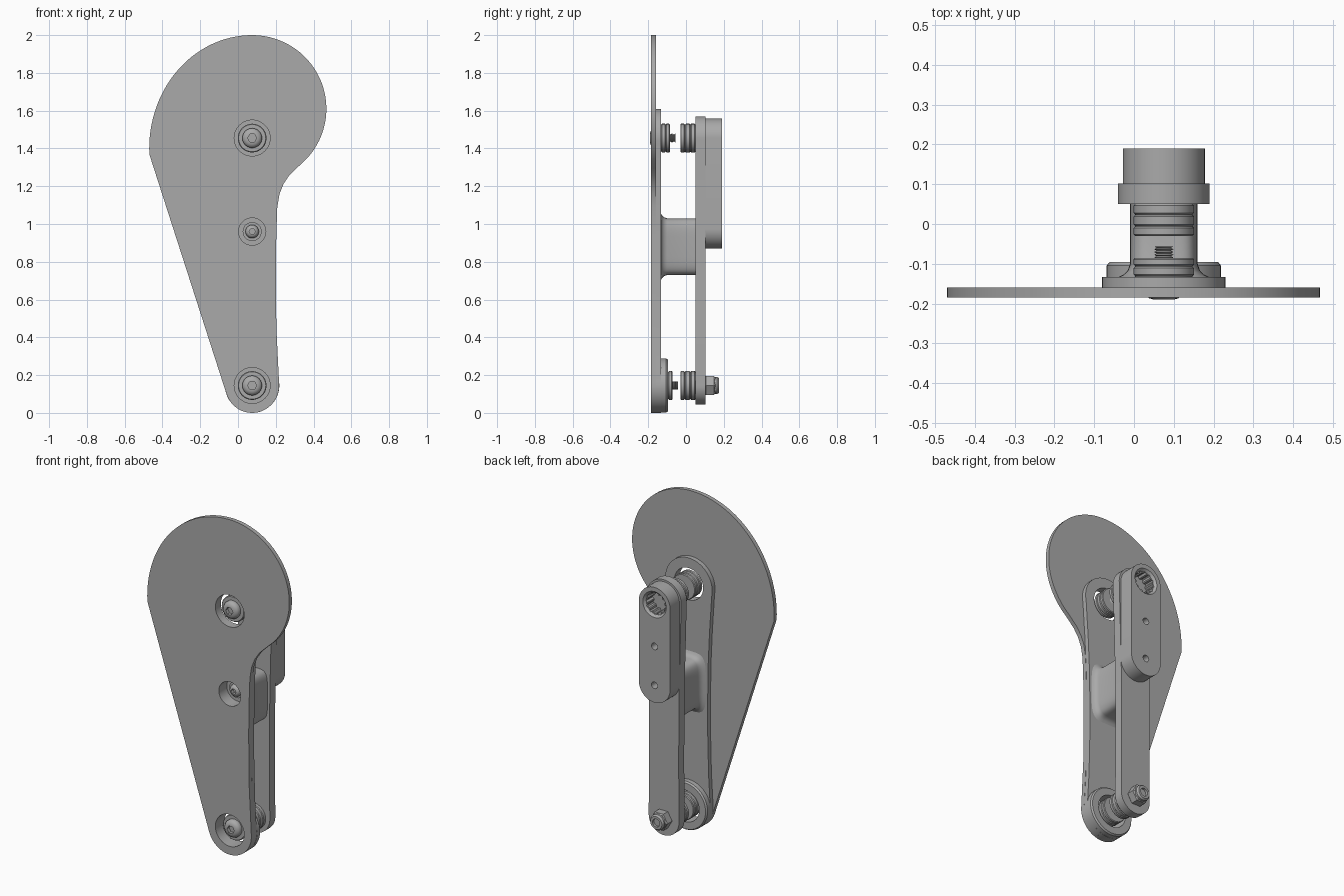
import bpy, bmesh, math

if "Cube" in bpy.data.objects:
    bpy.data.objects.remove(bpy.data.objects["Cube"])

CX = 0.075                       # shared axis of all the hardware
TOP, MID, LOW = 1.455, 0.96, 0.145
GREY = (0.4, 0.4, 0.4, 1)
steel = bpy.data.materials.new("plain_grey")
steel.use_nodes = True
steel.diffuse_color = GREY
steel.node_tree.nodes["Principled BSDF"].inputs["Base Color"].default_value = GREY


def loft(name, rings, closed=False):
    """Skin a list of equal rings; cap the ends unless the skin closes on itself."""
    bm = bmesh.new()
    loops = [[bm.verts.new(p) for p in ring] for ring in rings]
    pairs = list(zip(loops, loops[1:]))
    if closed:
        pairs.append((loops[-1], loops[0]))
    else:
        bm.faces.new(loops[0])
        bm.faces.new(loops[-1])
    n = len(rings[0])
    for a, b in pairs:
        for i in range(n):
            j = (i + 1) % n
            bm.faces.new((a[i], a[j], b[j], b[i]))
    bmesh.ops.recalc_face_normals(bm, faces=bm.faces)
    mesh = bpy.data.meshes.new(name)
    bm.to_mesh(mesh)
    bm.free()
    mesh.materials.append(steel)
    ob = bpy.data.objects.new(name, mesh)
    bpy.context.collection.objects.link(ob)
    return ob


def arc(cx, cz, rx, rz, start, end, n=24):
    return [(cx + rx * math.cos(math.radians(start + (end - start) * i / n)),
             cz + rz * math.sin(math.radians(start + (end - start) * i / n)))
            for i in range(n + 1)]


def circle(z, r, n=48):
    return arc(CX, z, r, r, 0, 360, n)[:-1]


def prism(name, outline, y0, y1):
    return loft(name, [[(x, y, z) for x, z in outline] for y in (y0, y1)])


def turned(name, z, profile, n=48, closed=False):
    """Turn a (radius, y) profile about the front-to-back axis."""
    return loft(name, [[(x, y, w) for x, w in circle(z, r, n)] for r, y in profile], closed)


def cut(ob, *cutters):
    for c in cutters:
        mod = ob.modifiers.new("cut", "BOOLEAN")
        mod.object = c
        mod.solver = "EXACT"
        bpy.context.view_layer.objects.active = ob
        bpy.ops.object.modifier_apply(modifier=mod.name)
        bpy.data.objects.remove(c)
    return ob


def hole(z, r, y0, y1, n=48):
    return turned("cutter", z, [(r, y0), (r, y1)], n)


def screw_holes():
    return (hole(TOP, 0.095, -0.3, 0), hole(LOW, 0.095, -0.3, 0), hole(MID, 0.072, -0.3, -0.11))


def mirrored(half):
    """Complete a right-hand outline, listed bottom to top, about the axis."""
    return half + [(2 * CX - x, z) for x, z in reversed(half)]


# Front cover plate: big lobe, concave neck and slanted edge
cover = (arc(CX, 1.61, 0.393, 0.39, 90, -43, 30)
         + [(0.31, 1.295), (0.27, 1.255), (0.24, 1.21), (0.22, 1.16), (0.208, 1.09),
            (0.203, 0.95), (0.2, 0.75), (0.203, 0.45)]
         + arc(CX, LOW, 0.143, 0.145, 5, -162)
         + arc(CX, 1.4, 0.545, 0.6, 183, 93, 30))
cut(prism("cover_plate", cover, -0.185, -0.16), *screw_holes())

# Waisted backing rib
rib = mirrored(arc(CX, LOW, 0.143, 0.145, -88, 8, 16)
               + [(0.206, 0.35), (0.2, 0.6), (0.2, 0.8), (0.203, 1.0), (0.212, 1.2)]
               + arc(CX, TOP, 0.155, 0.155, -12, 88, 16))
cut(prism("backing_rib", rib, -0.16, -0.133), *screw_holes())

# Raised ring around the lower hole
turned("lower_boss", LOW, [(0.095, -0.134), (0.144, -0.134), (0.144, -0.105),
                           (0.137, -0.096), (0.095, -0.096)], closed=True)

# Spacer block with flared foot
def block_ring(y, grow):
    ring = []
    for i in range(64):
        a = math.tau * i / 64
        c, s = math.cos(a), math.sin(a)
        x = math.copysign(abs(c) ** 0.45, c) * (0.085 + grow)
        z = math.copysign(abs(s) ** 0.45, s) * (0.15 + grow)
        ring.append((CX + x, y, 0.88 + z))
    return ring

flare = [(-0.134, 0.03), (-0.127, 0.016), (-0.117, 0.006), (-0.1, 0), (0.052, 0)]
cut(loft("spacer_block", [block_ring(y, g) for y, g in flare]), hole(MID, 0.072, -0.3, -0.11))

# Rear arm
arm = mirrored(arc(CX, LOW, 0.1, 0.1, -88, 0, 16) + [(0.173, 0.5), (0.175, 0.9)]
               + arc(CX, TOP, 0.115, 0.115, -5, 88, 16))
prism("rear_arm", arm, 0.05, 0.102)

# Crank with splined socket and two small holes
crank = prism("crank", mirrored(arc(CX, 0.973, 0.103, 0.103, -88, 0, 16)
                                + arc(CX, TOP, 0.103, 0.103, 0, 88, 16)), 0.1, 0.19)
spline = [(CX + r * math.cos(math.tau * i / 48), TOP + r * math.sin(math.tau * i / 48))
          for i, r in enumerate([0.066, 0.066, 0.056, 0.056] * 12)]
cut(crank, prism("cutter", spline, 0.115, 0.25),
    turned("cutter", TOP, [(0.064, 0.176), (0.082, 0.195)]),
    hole(1.205, 0.02, 0.12, 0.25, 24), hole(0.973, 0.02, 0.12, 0.25, 24))

# Bolts: domed socket head, bushing and threaded tip
def bolt(label, z, y, size=1.0):
    r = 0.052 * size
    head = turned(label + "_bolt_head", z, [(r, y + 0.035), (r, y + 0.02), (r * 0.9, y + 0.01),
                                            (r * 0.7, y + 0.003), (r * 0.5, y)])
    cut(head, hole(z, r * 0.46, y - 0.05, y + 0.02, 6))

def washer_stack(name, z, y0, widths, r=0.076):
    profile, y = [], y0
    for w in widths:
        profile += [(r - 0.004, y), (r, y + 0.004), (r, y + w - 0.004), (r - 0.004, y + w)]
        y += w + 0.001
    turned(name, z, profile)

for label, z, shift in (("upper", TOP, 0), ("lower", LOW, 0.013)):
    bolt(label, z, -0.19 + shift)
    washer_stack(label + "_front_bushing", z, -0.156 + shift, (0.024, 0.024, 0.021))
    thread = [(0.018 + 0.006 * (i % 2), -0.088 + shift + 0.0035 * i) for i in range(10)]
    turned(label + "_thread", z, thread, 24)
    washer_stack(label + "_rear_bushing", z, -0.03, (0.024, 0.028, 0.026))
bolt("middle", MID, -0.15, 0.68)
turned("middle_washer", MID, [(0.05, -0.118), (0.05, -0.109)])

# Lock nut on the rear arm
nut = turned("lock_nut", LOW, [(0.052, 0.1), (0.057, 0.105), (0.057, 0.148), (0.05, 0.155)], 6)
collar = turned("nut_collar", LOW, [(0.046, 0.15), (0.046, 0.165), (0.038, 0.175)])
cut(collar, hole(LOW, 0.024, 0.16, 0.2, 24))

# Smooth the curved faces, keep edges crisp
bpy.ops.object.select_all(action="DESELECT")
for ob in bpy.data.objects:
    if ob.type == "MESH" and steel.name in ob.data.materials:
        ob.select_set(True)
        bpy.context.view_layer.objects.active = ob
bpy.ops.object.shade_smooth_by_angle(angle=math.radians(30))
